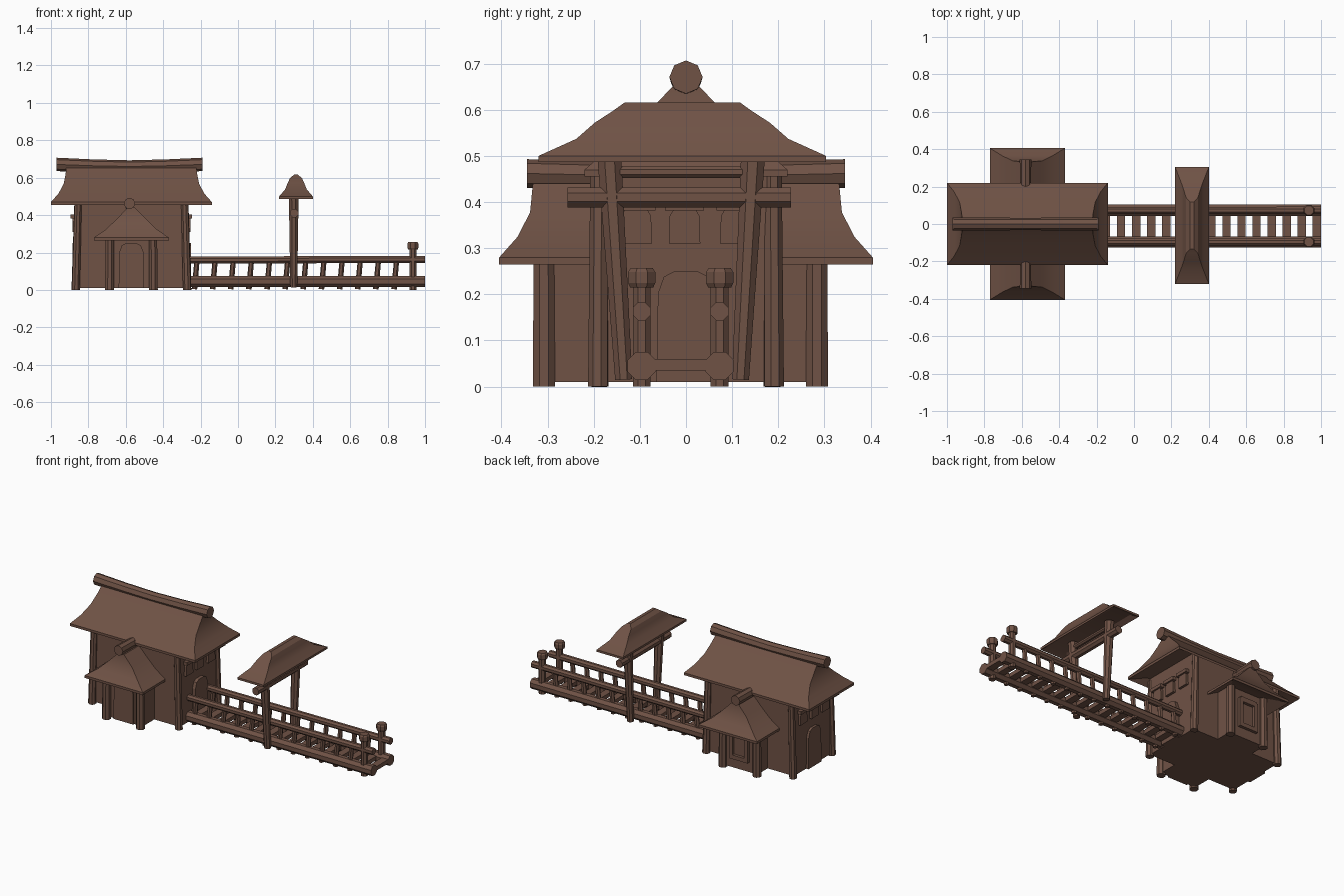
import bpy, math
from mathutils import Vector, Matrix

if "Cube" in bpy.data.objects:
    bpy.data.objects.remove(bpy.data.objects["Cube"])

mat = bpy.data.materials.new("brown_wood")
mat.diffuse_color = (0.16, 0.085, 0.06, 1)
mat.use_nodes = True
mat.node_tree.nodes["Principled BSDF"].inputs["Base Color"].default_value = mat.diffuse_color
CX = -0.57  # centre of the house


def make(name, verts, faces, smooth=None):
    me = bpy.data.meshes.new(name)
    me.from_pydata(verts, [], faces)
    me.materials.append(mat)
    ob = bpy.data.objects.new(name, me)
    bpy.context.collection.objects.link(ob)
    if smooth:
        bpy.ops.object.select_all(action='DESELECT')
        ob.select_set(True)
        bpy.context.view_layer.objects.active = ob
        bpy.ops.object.shade_smooth_by_angle(angle=math.radians(smooth))
    return ob


def loft(name, rings, smooth=None):
    """Skin rings that have equal point counts and cap both ends."""
    n = len(rings[0])
    verts = [tuple(p) for r in rings for p in r]
    faces = [tuple(range(n))[::-1]]
    for k in range(len(rings) - 1):
        a, b = k * n, (k + 1) * n
        faces += [(a + i, a + (i + 1) % n, b + (i + 1) % n, b + i) for i in range(n)]
    faces.append(tuple(range(len(verts) - n, len(verts))))
    return make(name, verts, faces, smooth)


def pole(name, pts, radii, n=8, rot=math.pi / 8):
    """Faceted round timber through a few points."""
    pts = [Vector(p) for p in pts]
    q = (pts[-1] - pts[0]).to_track_quat('Z', 'Y')
    ang = [rot + 2 * math.pi * i / n for i in range(n)]
    return loft(name, [[p + q @ Vector((r * math.cos(a), r * math.sin(a), 0)) for a in ang]
                       for p, r in zip(pts, radii)])


def box(name, x0, x1, y0, y1, z0, z1):
    return loft(name, [[(x0, y0, z), (x1, y0, z), (x1, y1, z), (x0, y1, z)] for z in (z0, z1)])


def roof(name, cx, cy, levels):
    """Flared roof from rectangles (half x, half y, z); first one is the raised soffit."""
    return loft(name, [[(cx - a, cy - b, z), (cx + a, cy - b, z),
                        (cx + a, cy + b, z), (cx - a, cy + b, z)] for a, b, z in levels], 25)


def arch(name, along, c, w, z0, z1, a, b):
    """Arched panel running from a to b along the x or y axis."""
    h = z1 - z0
    prof = [(-w, 0), (w, 0), (w * .95, h * .8), (w * .75, h * .95), (w * .4, h),
            (-w * .4, h), (-w * .75, h * .95), (-w * .95, h * .8)]
    if along == 'x':
        rings = [[(t, c + u, z0 + v) for u, v in prof] for t in (a, b)]
    else:
        rings = [[(c - u, t, z0 + v) for u, v in prof] for t in (a, b)]
    return loft(name, rings)


# house body and wings
box("main_walls", -0.87, -0.27, -0.185, 0.185, 0.01, 0.5)
box("wing_walls", -0.69, -0.445, -0.3, 0.285, 0.01, 0.33)
for sx in (-1, 1):
    for sy in (-1, 1):
        pole("main_post", [(CX + sx * .298, sy * .19, 0), (CX + sx * .285, sy * .188, .48)], [.023, .02])
        wy = -.308 if sy < 0 else .284
        pole("wing_post", [(CX + sx * .117, wy, 0), (CX + sx * .115, wy, .31)], [.026, .024])

# roofs
roof("main_roof", CX, 0, [(.32, .185, .49), (.43, .22, .455), (.43, .22, .47), (.39, .17, .515),
                          (.362, .115, .567), (.352, .06, .618), (.348, .025, .655)])
roof("wing_roof", CX, 0, [(.13, .31, .305), (.2, .405, .265), (.2, .405, .28), (.135, .365, .325),
                          (.08, .338, .378), (.02, .332, .44)])
pole("main_ridge", [(-.97, 0, .671), (-.78, 0, .664), (-.58, 0, .66), (-.38, 0, .664), (-.19, 0, .671)],
     [.036, .034, .033, .034, .036], rot=0)
pole("wing_ridge", [(-.58, -.345, .462), (-.58, 0, .455), (-.58, .345, .462)], [.031, .028, .031], rot=0)

# doors and windows, front wing then both ends
arch("front_door", 'y', CX, .068, .01, .25, -.31, -.2)
arch("end_doors", 'x', 0, .064, .01, .25, -.885, -.25)
for y in (-.108, -.003, .108):
    arch("end_windows", 'x', y, .034, .31, .385, -.885, -.255)
    box("window_canopy", -.895, -.245, y - .042, y + .042, .382, .402)

# framed window on the back wing
for s in (-1, 1):
    box("window_jamb", CX + s * .052 - .012, CX + s * .052 + .012, .27, .303, .08, .25)
box("window_sill", CX - .064, CX + .064, .27, .303, .07, .095)
box("window_head", CX - .055, CX + .055, .27, .303, .228, .258)

# bridge: main beams, handrails, balusters, capped end posts
for y in (-.096, .073):
    pole("bridge_beam", [(-.27, y, .045), (1, y, .045)], [.033, .033])
    pole("handrail", [(-.27, y, .16), (1, y, .163)], [.02, .021])
    for k in range(12):
        x = -.225 + .097 * k
        pole("baluster", [(x - .008, y, .004), (x + .006, y, .16)], [.015, .014], 6)
    pole("end_post", [(.935, y, .0), (.935, y, .22)], [.021, .021])
    pole("end_post_cap", [(.935, y, .215), (.935, y, .225), (.935, y, .248), (.935, y, .257)],
         [.027, .032, .032, .026])

# bridge slats
for k in range(16):
    x = -.23 + .0805 * k
    box("bridge_slat", x - .022, x + .022, -.096, .073, .035, .06)

# gate: leaning legs, beams and roof
for yb, yt in ((-.135, -.166), (.118, .145)):
    pole("gate_leg", [(.298, yb, .015), (.298, yt, .495)], [.02, .028])
pole("gate_tie_beam", [(.3, -.257, .41), (.3, .228, .41)], [.024, .024])
pole("gate_top_beam", [(.3, -.162, .465), (.3, .142, .465)], [.014, .014])
roof("gate_roof", .31, -.008, [(.06, .27, .505), (.09, .312, .487), (.09, .312, .5), (.058, .23, .537),
                               (.044, .19, .572), (.032, .15, .598), (.01, .125, .616)])
